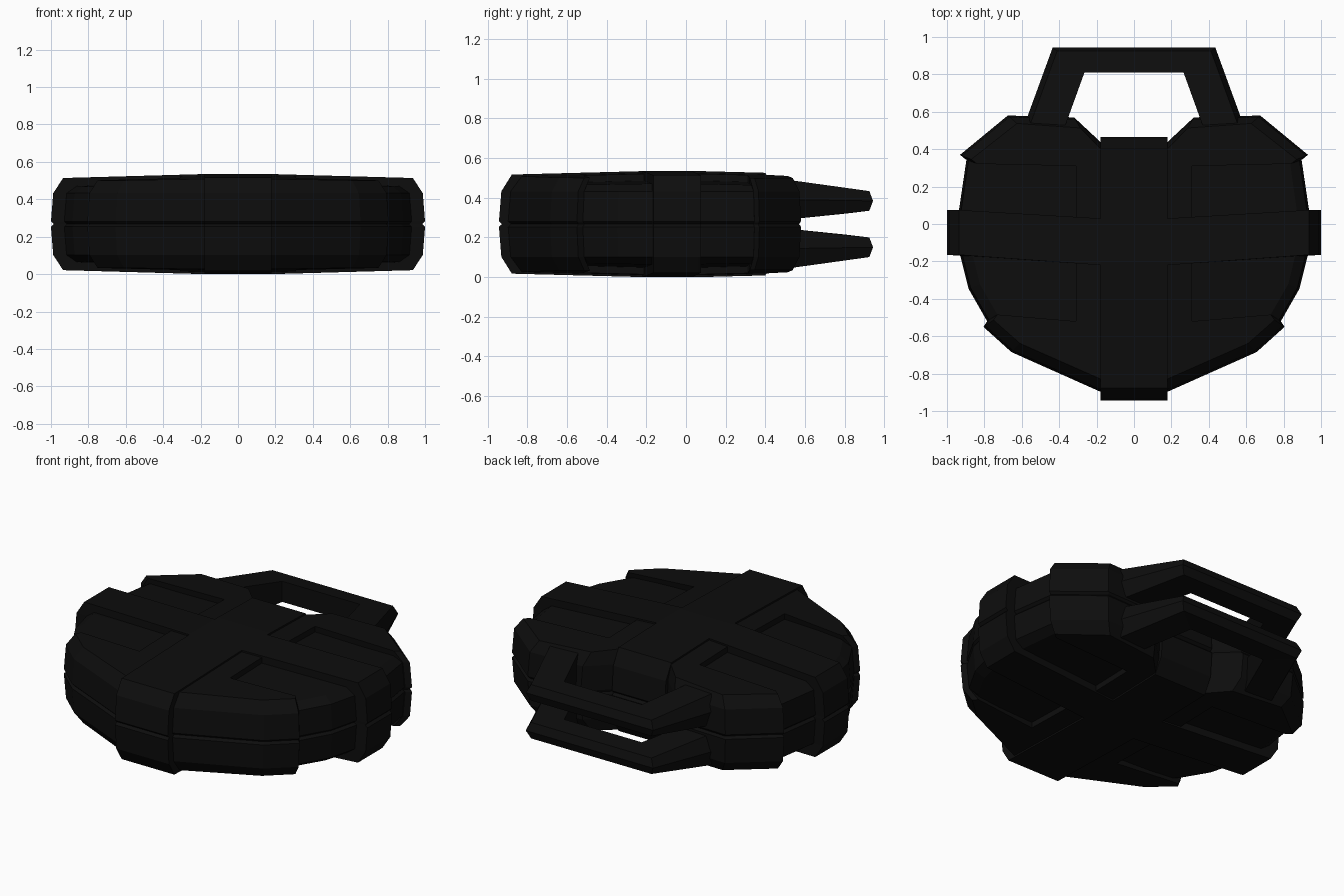
import bpy
import bmesh
from mathutils import Vector

cube = bpy.data.objects.get("Cube")
if cube:
    bpy.data.objects.remove(cube)

black = bpy.data.materials.new("matte_black")
black.use_nodes = True
COLOR = (0.004, 0.004, 0.004, 1)
black.diffuse_color = COLOR
bsdf = next(n for n in black.node_tree.nodes if n.type == 'BSDF_PRINCIPLED')
bsdf.inputs["Base Color"].default_value = COLOR
bsdf.inputs["Roughness"].default_value = 0.6

MID = 0.2675   # seam between the two shells
TOP = 0.2675   # crown height above the seam
CREASE_X, CREASE_FRONT, CREASE_BACK = 0.18, -0.2, 0.06


def crown_drop(x, y):
    """Gentle fall of the lid away from its flat centre."""
    out_y = max(0, y - CREASE_BACK, CREASE_FRONT - y)
    return 0.028 * max(0, abs(x) - CREASE_X) + 0.026 * out_y


def finish(name, bm, axes):
    """Make an object on the seam plane and mirror it over the given axes."""
    bmesh.ops.recalc_face_normals(bm, faces=bm.faces)
    mesh = bpy.data.meshes.new(name)
    bm.to_mesh(mesh)
    bm.free()
    mesh.materials.append(black)
    obj = bpy.data.objects.new(name, mesh)
    bpy.context.collection.objects.link(obj)
    obj.location.z = MID
    mirror = obj.modifiers.new("mirror", 'MIRROR')
    mirror.use_axis = axes
    mirror.use_mirror_merge = False
    return obj


def loft(bm, rings, closed=False):
    """Skin rings of vertices, either capped or joined end to end."""
    n = len(rings[0])
    for a, b in zip(rings, rings[1:]):
        for i in range(n):
            j = (i + 1) % n
            bm.faces.new((a[i], a[j], b[j], b[i]))
    bm.faces.new(rings[0])
    bm.faces.new(rings[-1])


def shell_part(name, outer, inner, drop=0.0, mask=(1, 1), axes=(True, False, True)):
    """Plate with a bevelled rim on its outer points and upright inner walls."""
    bm = bmesh.new()
    top = TOP - drop
    rings = []
    for z, inset in ((0, 0.015), (0.014, 0), (0.165, 0.012), (top, 0.065)):
        ring = []
        for i, p in enumerate(outer + inner):
            p = Vector(p)
            if i < len(outer):
                p -= Vector((p.x * mask[0], p.y * mask[1])).normalized() * inset
            ring.append(bm.verts.new((p.x, p.y, z)))
        rings.append(ring)
    loft(bm, rings)
    # crease lines let the flat top follow the crown
    for co, no in (((CREASE_X, 0, 0), (1, 0, 0)), ((-CREASE_X, 0, 0), (1, 0, 0)),
                   ((0, CREASE_FRONT, 0), (0, 1, 0)), ((0, CREASE_BACK, 0), (0, 1, 0))):
        bmesh.ops.bisect_plane(bm, geom=bm.verts[:] + bm.edges[:] + bm.faces[:],
                               dist=1e-5, plane_co=co, plane_no=no)
    for v in bm.verts:
        if v.co.z > top - 1e-4:
            v.co.z -= crown_drop(v.co.x, v.co.y)
    return finish(name, bm, axes)


# Recessed core of the case
shell_part("case_core",
           [(0.14, -0.89), (0.62, -0.67), (0.785, -0.52), (0.885, -0.345), (0.93, -0.165),
            (0.935, 0.08), (0.895, 0.35), (0.65, 0.55), (0.33, 0.55), (0.19, 0.42)],
           [(0, 0.42), (0, -0.89)], drop=0.045)

# Raised corner plates, each leaving a recess beside the cross band
shell_part("front_plate",
           [(0.15, -0.91), (0.655, -0.685), (0.805, -0.55), (0.785, -0.52)],
           [(0.31, -0.52), (0.31, -0.15), (0.15, -0.15)], drop=0.01)
shell_part("rear_plate",
           [(0.9, 0.345), (0.93, 0.37), (0.675, 0.58), (0.32, 0.57), (0.17, 0.43)],
           [(0.15, 0), (0.31, 0), (0.31, 0.31)], drop=0.01)

# Bands forming the raised cross
shell_part("side_band", [(1.0, -0.165), (1.0, 0.075)],
           [(0.18, 0.03), (0.18, -0.22)], mask=(1, 0))
shell_part("centre_band",
           [(-0.18, -0.943), (0.18, -0.943), (0.18, 0.465), (-0.18, 0.465)], [],
           mask=(0, 1), axes=(False, False, True))

# Paired carrying handles, swept around the grip
bm = bmesh.new()
stations = []
for side in (1, -1):
    arm = [((0.615, 0.45), (0.395, 0.45)), ((0.435, 0.943), (0.265, 0.81))]
    for out, inn in arm[::side]:
        stations.append((Vector((out[0] * side, out[1])), Vector((inn[0] * side, inn[1]))))


def half_thickness(y):
    return 0.093 - 0.123 * (y - 0.57)


rings = []
for out, inn in stations:
    rim = out + (inn - out).normalized() * 0.03
    zc = 0.39 - MID - 0.015 * (out.y - 0.57)
    t_rim, t_in = half_thickness(rim.y), half_thickness(inn.y)
    section = ((out, 0), (rim, t_rim), (inn, t_in), (inn, -t_in), (rim, -t_rim))
    rings.append([bm.verts.new((p.x, p.y, zc + dz)) for p, dz in section])
loft(bm, rings)
finish("handle", bm, (False, False, True))
